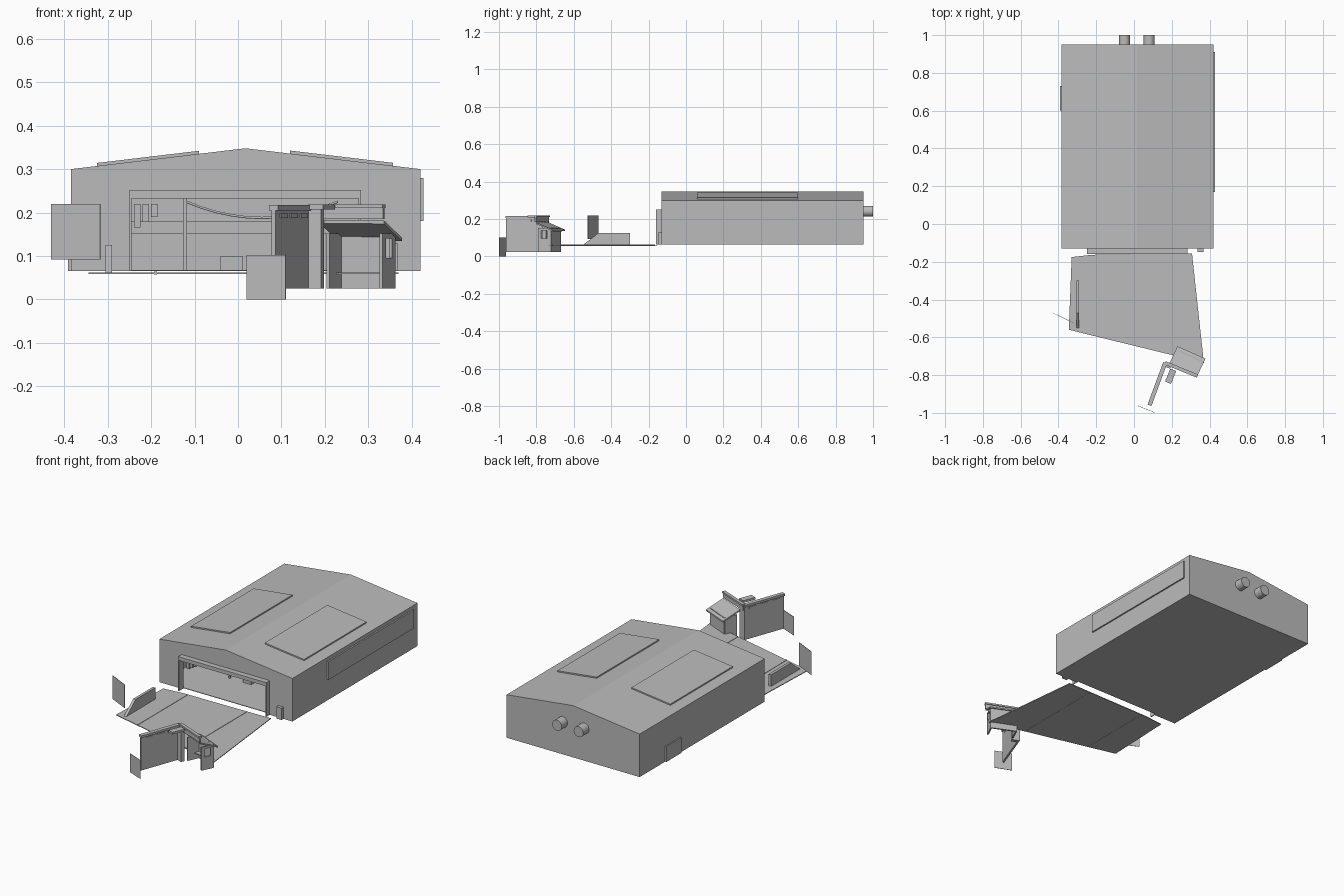
import bpy, bmesh, math
from mathutils import Vector

cube = bpy.data.objects.get("Cube")
if cube:
    bpy.data.objects.remove(cube, do_unlink=True)

grey = bpy.data.materials.new("concrete_grey")
grey.use_nodes = True
grey.diffuse_color = (0.5, 0.5, 0.5, 1)
grey.node_tree.nodes["Principled BSDF"].inputs["Base Color"].default_value = (0.5, 0.5, 0.5, 1)


def finish(name, bm):
    bmesh.ops.recalc_face_normals(bm, faces=bm.faces)
    mesh = bpy.data.meshes.new(name)
    bm.to_mesh(mesh)
    bm.free()
    mesh.materials.append(grey)
    obj = bpy.data.objects.new(name, mesh)
    bpy.context.collection.objects.link(obj)
    return obj


def prism(name, points, axis, a, b):
    """Extrude a flat outline along an axis from a to b."""
    place = {"x": lambda p, h: (h, p[0], p[1]),
             "y": lambda p, h: (p[0], h, p[1]),
             "z": lambda p, h: (p[0], p[1], h)}[axis]
    bm = bmesh.new()
    low = [bm.verts.new(place(p, a)) for p in points]
    face = bm.faces.new(low)
    top = bmesh.ops.extrude_face_region(bm, geom=[face])["geom"]
    for v in top:
        if isinstance(v, bmesh.types.BMVert):
            v.co["xyz".index(axis)] = b
    return finish(name, bm)


def box(name, x, y, z):
    return prism(name, [(x[0], y[0]), (x[1], y[0]), (x[1], y[1]), (x[0], y[1])], "z", *z)


def wall(name, p, q, z, thick=0.01, shift=0.0):
    """Upright panel from p to q in plan, optionally moved sideways."""
    p, q = Vector(p), Vector(q)
    d = (q - p).normalized()
    n = Vector((-d.y, d.x))
    a, b = n * (shift - thick / 2), n * (shift + thick / 2)
    return prism(name, [p + a, q + a, q + b, p + b], "z", *z)


def cylinder(name, centre, radius, depth):
    bm = bmesh.new()
    bmesh.ops.create_cone(bm, cap_ends=True, segments=24, radius1=radius, radius2=radius, depth=depth)
    obj = finish(name, bm)
    obj.rotation_euler.x = math.pi / 2
    obj.location = centre
    for poly in obj.data.polygons:
        poly.use_smooth = len(poly.vertices) == 4
    return obj


# Main hall shell
L, R, MID = -0.385, 0.42, 0.017
FRONT, BACK, BASE, EAVE, RIDGE, T = -0.13, 0.95, 0.065, 0.30, 0.348, 0.01
DOOR_L, DOOR_R, DOOR_H = -0.245, 0.278, 0.232
gable = [(R, BASE), (R, EAVE - T), (MID, RIDGE - T), (L, EAVE - T), (L, BASE)]
opening = [(DOOR_L, BASE), (DOOR_L, DOOR_H), (DOOR_R, DOOR_H), (DOOR_R, BASE)]
prism("hall_front_wall", gable + opening, "y", FRONT, FRONT + T)
prism("hall_back_wall", gable, "y", BACK - T, BACK)
box("hall_right_wall", (L, L + T), (FRONT + T, BACK - T), (BASE, EAVE - T))
box("hall_left_wall", (R - T, R), (FRONT + T, BACK - T), (BASE, EAVE - T))
box("hall_floor", (L + T, R - T), (FRONT + T, BACK - T), (BASE, BASE + 0.003))
prism("hall_roof", [(L, EAVE - T), (MID, RIDGE - T), (R, EAVE - T),
                    (R, EAVE), (MID, RIDGE), (L, EAVE)], "y", FRONT, BACK)


# Raised roof panels lying on each slope
def roof_z(x):
    edge = R if x > MID else L
    return RIDGE + (EAVE - RIDGE) * (x - MID) / (edge - MID)


for side, x0, x1 in (("right", -0.325, -0.09), ("left", 0.12, 0.357)):
    prism(side + "_roof_panel", [(x0, roof_z(x0)), (x1, roof_z(x1)),
                                 (x1, roof_z(x1) + 0.007), (x0, roof_z(x0) + 0.007)], "y", 0.06, 0.6)

# Side panel, side door, front cabinet, exhaust pipes
box("left_wall_panel", (R, R + 0.008), (0.17, 0.91), (0.18, 0.28))
box("side_door", (L - 0.007, L), (0.6, 0.73), (BASE, 0.15))
box("front_cabinet", (0.335, 0.367), (-0.147, FRONT), (BASE, 0.13))
for x in (-0.05, 0.08):
    cylinder("exhaust_pipe", (x, 0.97, 0.242), 0.029, 0.06)

# Door frame
box("door_lintel", (-0.25, 0.283), (-0.16, FRONT), (DOOR_H, 0.252))
for x in (-0.25, 0.278):
    box("door_post", (x, x + 0.005), (-0.16, FRONT), (BASE, DOOR_H))

# Things inside the hall
box("inner_post", (-0.127, -0.118), (0.1, 0.11), (BASE, 0.235))
box("inner_beam", (-0.36, 0.4), (0.925, 0.94), (0.15, 0.18))
box("work_bench", (-0.04, 0.01), (0.1, 0.2), (BASE, 0.1))
for i in range(3):
    box("hanging_box", (-0.24 + 0.02 * i, -0.225 + 0.02 * i), (-0.1, -0.08), (0.19 - 0.012 * (2 - i), 0.22))
hose = bpy.data.curves.new("hanging_hose", "CURVE")
hose.dimensions = "3D"
hose.bevel_depth = 0.003
hose.bevel_resolution = 1
line = hose.splines.new("POLY")
line.points.add(10)
for i, pt in enumerate(line.points):
    t = i / 10
    pt.co = (-0.12 + 0.35 * t, 0.3, 0.225 - 0.15 * t * (1 - t), 1)
hose.materials.append(grey)
bpy.context.collection.objects.link(bpy.data.objects.new("hanging_hose", hose))

# Apron with two seams
prism("apron", [(-0.33, -0.175), (-0.22, -0.163), (0.307, -0.155), (0.37, -0.735), (-0.345, -0.56)],
      "z", 0.058, 0.062)
for x, y in ((-0.19, -0.597), (0.165, -0.683)):
    box("apron_seam", (x - 0.003, x + 0.003), (y, -0.165), (0.057, 0.064))

# Low barrier with a sloping end
prism("barrier", [(-0.55, 0.062), (-0.30, 0.062), (-0.30, 0.125), (-0.47, 0.125), (-0.50, 0.10)],
      "x", -0.305, -0.29)

# Free standing sign plates
wall("right_sign_plate", (-0.43, -0.47), (-0.317, -0.525), (0.092, 0.22), 0.002)
wall("left_sign_plate", (0.02, -0.962), (0.11, -0.999), (0.0, 0.102), 0.002)

# Gate wall with cap and slits
A, B, C = Vector((0.082, -0.96)), Vector((0.165, -0.735)), Vector((0.336, -0.805))
wall("gate_wall", A, B, (0.025, 0.205))
wall("gate_wall_cap", A, B, (0.205, 0.217), 0.022)
for t in (0.12, 0.4, 0.68):
    wall("gate_wall_slit", A.lerp(B, t), A.lerp(B, t + 0.2), (0.187, 0.198), 0.014)
wall("gate_pillar", B + Vector((0.0, -0.01)), B + Vector((0.03, -0.022)), (0.025, 0.208), 0.02)
wall("gate_canopy", (0.18, -0.84), (0.208, -0.772), (0.207, 0.219), 0.034)
wall("shed_upper_band", B, C, (0.185, 0.21), 0.008)
wall("shed_upper_cap", B, C, (0.21, 0.219), 0.018)

# Shed with an open front and a roof falling to the rear
along, depth = Vector((0.148, -0.066)), Vector((0.042, 0.09))
corner = Vector((0.188, -0.737))


def plan(u, v):
    return corner + along * u + depth * v


wall("shed_rear_wall", plan(0.1, 0.8), plan(0.93, 0.8), (0.025, 0.152), 0.008)
wall("shed_inner_side", plan(0.1, 0.1), plan(0.1, 0.8), (0.025, 0.152), 0.008)
# Outer side wall built round a window
wall("shed_side_sill", plan(0.93, 0.1), plan(0.93, 0.8), (0.025, 0.095), 0.008)
wall("shed_side_head", plan(0.93, 0.1), plan(0.93, 0.8), (0.14, 0.152), 0.008)
for v in (0.1, 0.62):
    wall("shed_side_jamb", plan(0.93, v), plan(0.93, v + 0.18), (0.095, 0.14), 0.008)
roof = prism("shed_roof", [plan(0, 0), plan(1, 0), plan(1, 1), plan(0, 1)], "z", 0.175, 0.183)
for vert in roof.data.vertices:
    fall = (vert.co.xy - corner).dot(depth) / depth.length_squared
    vert.co.z -= 0.04 * fall
